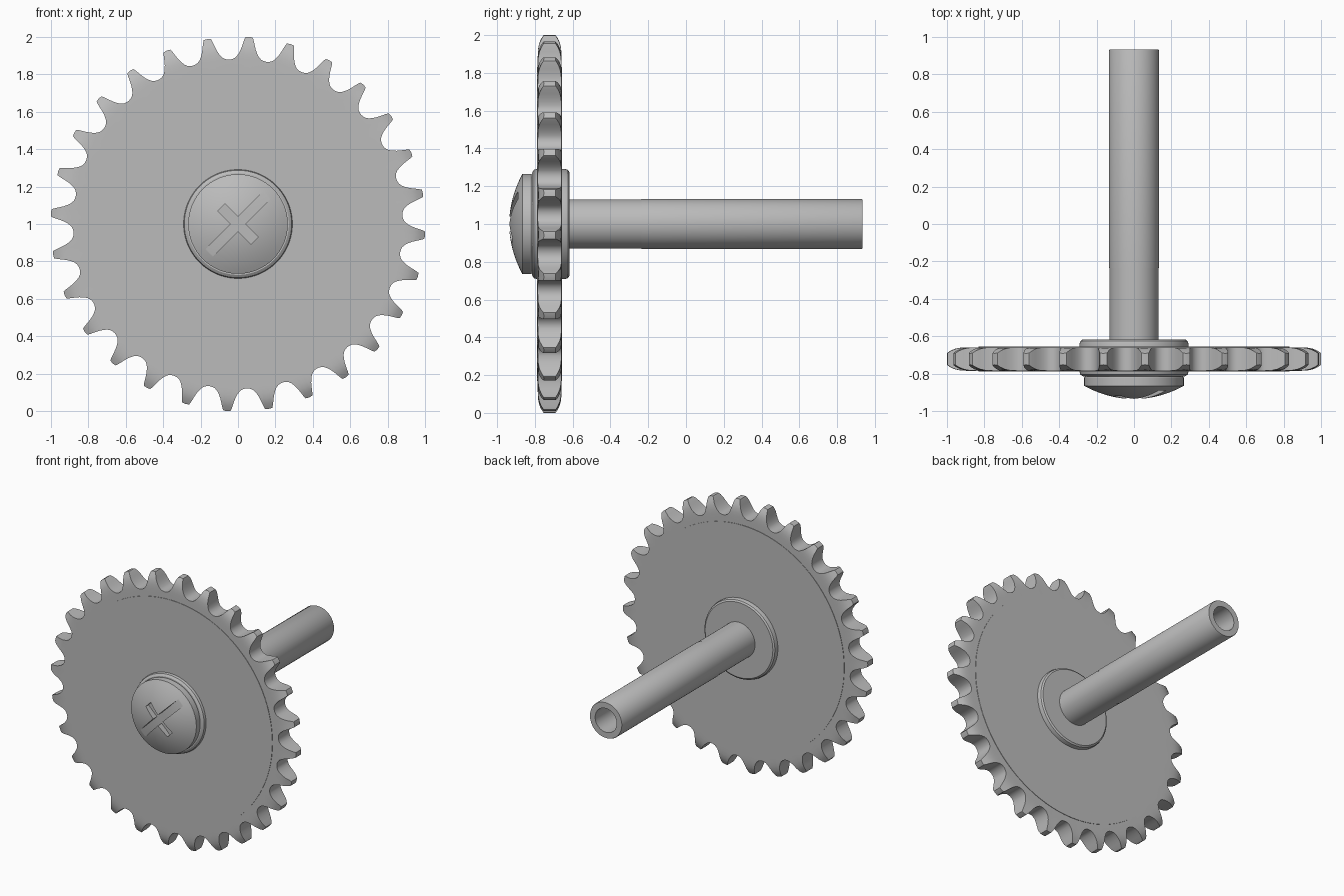
import bpy, bmesh, math
from mathutils import Matrix

cube = bpy.data.objects.get("Cube")
if cube:
    bpy.data.objects.remove(cube, do_unlink=True)

# One plain steel colour
steel = bpy.data.materials.new("steel_grey")
steel.use_nodes = True
steel.diffuse_color = (0.5, 0.5, 0.5, 1)
steel.node_tree.nodes["Principled BSDF"].inputs["Base Color"].default_value = (0.5, 0.5, 0.5, 1)

AXIS_Z = 1.0
PLATE_Y = -0.722


def finish(bm, name):
    bmesh.ops.remove_doubles(bm, verts=bm.verts, dist=1e-5)
    bmesh.ops.recalc_face_normals(bm, faces=bm.faces)
    mesh = bpy.data.meshes.new(name)
    bm.to_mesh(mesh)
    bm.free()
    mesh.materials.append(steel)
    obj = bpy.data.objects.new(name, mesh)
    bpy.context.collection.objects.link(obj)
    return obj


def activate(obj):
    bpy.ops.object.select_all(action='DESELECT')
    obj.select_set(True)
    bpy.context.view_layer.objects.active = obj


def smooth(obj):
    activate(obj)
    bpy.ops.object.shade_smooth_by_angle(angle=math.radians(28))


def sweep(name, sections, closed):
    """Skin a ring of sections, each a list of (angle, radius, y) points."""
    bm = bmesh.new()
    rows = [[bm.verts.new((r * math.cos(a), y, AXIS_Z + r * math.sin(a)))
             for a, r, y in section] for section in sections]
    count = len(rows[0])
    for i, row in enumerate(rows):
        nxt = rows[(i + 1) % len(rows)]
        for k in range(count if closed else count - 1):
            m = (k + 1) % count
            bm.faces.new((row[k], row[m], nxt[m], nxt[k]))
    return finish(bm, name)


def lathe(name, profile, segments=96):
    angles = [math.tau * i / segments for i in range(segments)]
    return sweep(name, [[(a, r, y) for r, y in profile] for a in angles], False)


# Toothed rim: half a tooth as (fraction of pitch, radius), tip to root
TEETH = 28
half_tooth = [(0.0, 1.002), (0.085, 1.0), (0.115, 0.985), (0.15, 0.96), (0.19, 0.935),
              (0.24, 0.914), (0.30, 0.897), (0.36, 0.887), (0.43, 0.882), (0.5, 0.88)]
tooth = [(-f, r) for f, r in half_tooth[:0:-1]] + half_tooth[:-1]
pitch = math.tau / TEETH
phase = math.radians(-3.4)


def half_thickness(r):
    t = max(0.0, (r - 0.85) / 0.15)
    return 0.063 - 0.031 * t ** 4


sections = []
for n in range(TEETH):
    for f, outer in tooth:
        a = phase + (n + f) * pitch
        radii = [0.8 + (outer - 0.8) * k / 7 for k in range(8)]
        front = [(a, r, PLATE_Y - half_thickness(r)) for r in radii]
        back = [(a, r, PLATE_Y + half_thickness(r)) for r in reversed(radii)]
        sections.append(front + back)
smooth(sweep("toothed_rim", sections, True))

# Solid disc, standing slightly proud of the rim
smooth(lathe("sprocket_disc", [(0, -0.788), (0.832, -0.788), (0.832, -0.656), (0, -0.656)]))

# Hub collar through the disc
smooth(lathe("hub_collar", [(0, -0.815), (0.272, -0.815), (0.287, -0.805), (0.291, -0.79),
                            (0.291, -0.64), (0.287, -0.626), (0.276, -0.618), (0, -0.618)]))

# Domed bolt head
HEAD_R, RIM_Y, TOP_Y = 0.266, -0.866, -0.936
dome = [(HEAD_R * k / 12, TOP_Y + (RIM_Y - TOP_Y) * (k / 12) ** 2) for k in range(13)]
head = lathe("bolt_head", dome + [(HEAD_R, -0.822), (0.258, -0.81), (0, -0.81)])

# Cross slot: one long and one short groove cut into the dome
for length, degrees in ((0.7, -45), (0.25, 45)):
    bm = bmesh.new()
    bmesh.ops.create_cube(bm, size=1, matrix=Matrix.Translation((0, -0.99, AXIS_Z))
                          @ Matrix.Rotation(math.radians(degrees), 4, 'Y')
                          @ Matrix.Diagonal((length, 0.2, 0.055, 1)))
    cutter = finish(bm, "slot_cutter")
    cutter.hide_render = True
    cut = head.modifiers.new("slot", 'BOOLEAN')
    cut.operation = 'DIFFERENCE'
    cut.solver = 'EXACT'
    cut.object = cutter
    activate(head)
    bpy.ops.object.modifier_apply(modifier=cut.name)
    bpy.data.objects.remove(cutter, do_unlink=True)
smooth(head)

# Hollow axle: plain shank, then a bored tube open at the back
smooth(lathe("axle_tube", [(0, -0.63), (0.131, -0.63), (0.131, -0.235), (0.133, -0.235),
                           (0.133, 0.928), (0.13, 0.934), (0.088, 0.934),
                           (0.088, -0.235), (0, -0.235)], 64))
